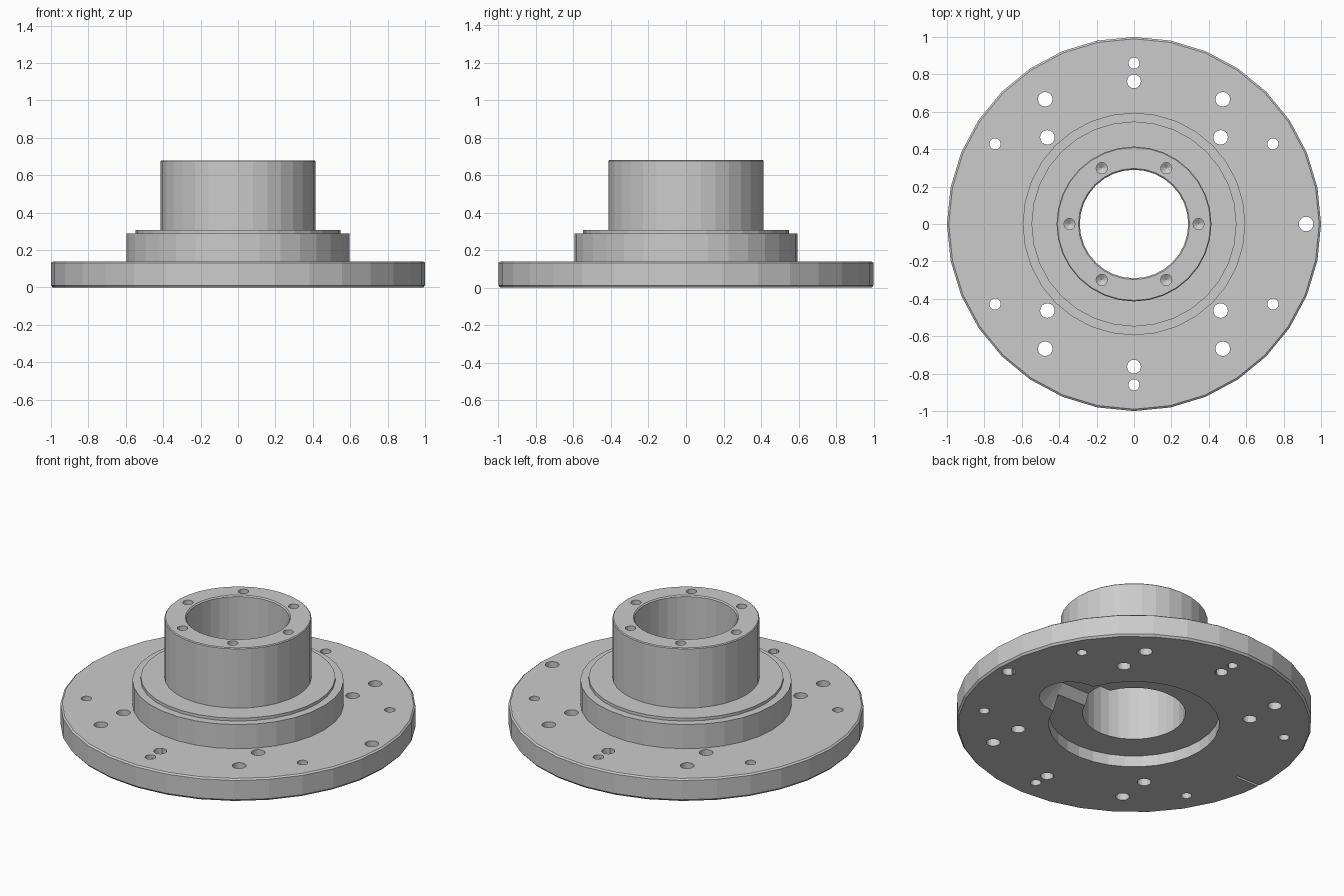
import bpy, bmesh
from math import sin, cos, pi, radians

if "Cube" in bpy.data.objects:
    bpy.data.objects.remove(bpy.data.objects["Cube"])


def make_object(name, bm):
    bmesh.ops.recalc_face_normals(bm, faces=bm.faces)
    mesh = bpy.data.meshes.new(name)
    bm.to_mesh(mesh)
    bm.free()
    obj = bpy.data.objects.new(name, mesh)
    bpy.context.collection.objects.link(obj)
    return obj


def lathe(bm, profile, center=(0, 0), segments=32):
    """Revolve (radius, z) points about a vertical axis, closing the loop."""
    rings = []
    for r, z in profile:
        if r == 0:
            rings.append([bm.verts.new((*center, z))] * segments)
        else:
            rings.append([bm.verts.new((center[0] + r * cos(2 * pi * i / segments),
                                        center[1] + r * sin(2 * pi * i / segments), z))
                          for i in range(segments)])
    for a, b in zip(rings, rings[1:] + rings[:1]):
        for i in range(segments):
            j = (i + 1) % segments
            quad = list(dict.fromkeys((a[i], a[j], b[j], b[i])))
            if len(quad) > 2:
                bm.faces.new(quad)


def cut(target, cutter):
    cutter.hide_render = True
    mod = target.modifiers.new("cut", 'BOOLEAN')
    mod.operation = 'DIFFERENCE'
    mod.solver = 'EXACT'
    mod.object = cutter
    bpy.context.view_layer.objects.active = target
    bpy.ops.object.modifier_apply(modifier=mod.name)
    bpy.data.objects.remove(cutter)


# Flange, stepped collar, hub, bore and underside recess in one turned profile
bm = bmesh.new()
lathe(bm, [(0.48, 0), (0.99, 0), (1, 0.012), (1, 0.132), (0.99, 0.14),
           (0.595, 0.14), (0.595, 0.29), (0.548, 0.29), (0.548, 0.308),
           (0.414, 0.308), (0.414, 0.675), (0.409, 0.68),
           (0.297, 0.68), (0.29, 0.673), (0.29, 0.07), (0.48, 0.07)])
hub = make_object("flanged_hub", bm)

# Through holes in the flange, mirrored front to back and left to right
holes = {(0.92, 0, 0.039)}
for x, y, r in [(0, 0.86, 0.03), (0, 0.763, 0.037), (0.475, 0.667, 0.039),
                (0.463, 0.463, 0.039), (0.743, 0.428, 0.03)]:
    holes |= {(sx * x, sy * y, r) for sx in (-1, 1) for sy in (-1, 1)}
bm = bmesh.new()
done = set()
for x, y, r in sorted(holes):
    if (x, y) not in done:
        done.add((x, y))
        lathe(bm, [(0, -0.05), (r, -0.05), (r, 0.2), (0, 0.2)], (x, y), 16)

# Blind drilled holes with conical bottoms in the hub's top face
for i in range(6):
    a = radians(60 * i)
    lathe(bm, [(0, 0.56), (0.03, 0.58), (0.03, 0.75), (0, 0.75)],
          (0.345 * cos(a), 0.345 * sin(a)), 12)
cut(hub, make_object("hole_cutter", bm))

# Tapered round-ended pocket under the flange, opening into the bore
bm = bmesh.new()
for z, r in [(-0.01, 0.185), (0.07, 0.11), (0.12, 0.06)]:
    for i in range(9):
        a = -pi / 2 + pi * i / 8
        bm.verts.new((0.47 + r * cos(a), r * sin(a), z))
    for s in (-1, 1):
        bm.verts.new((0.2, s * r, z))
bmesh.ops.convex_hull(bm, input=bm.verts)
cut(hub, make_object("pocket_cutter", bm))

# Thin radial witness groove at the rim's underside
bm = bmesh.new()
bmesh.ops.create_cube(bm, size=1)
bmesh.ops.scale(bm, vec=(0.22, 0.016, 0.04), verts=bm.verts)
bmesh.ops.translate(bm, vec=(-0.93, -0.08, -0.005), verts=bm.verts)
cut(hub, make_object("groove_cutter", bm))
